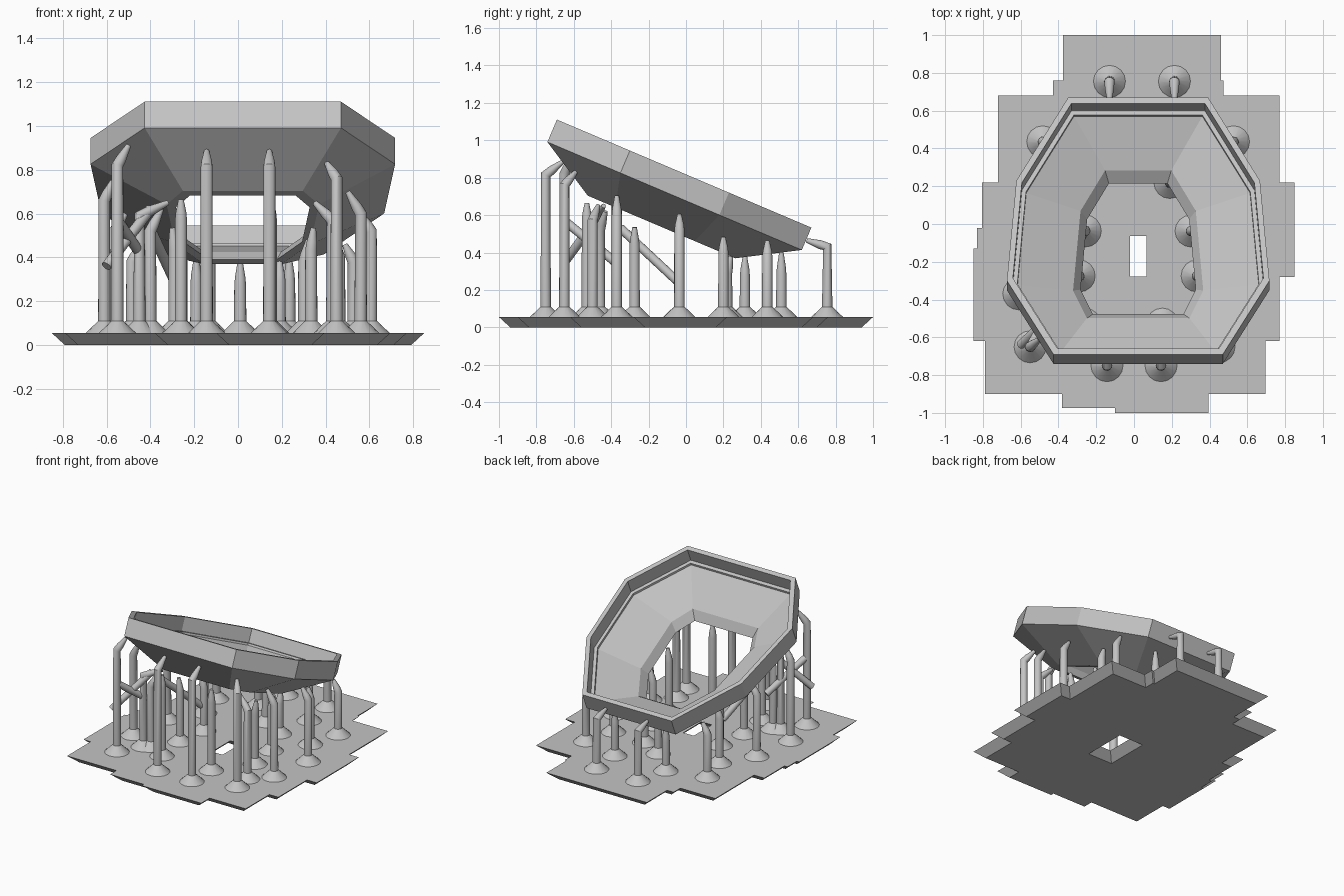
import bpy, bmesh, math
from mathutils import Vector, Matrix

cube = bpy.data.objects.get("Cube")
if cube:
    bpy.data.objects.remove(cube, do_unlink=True)

grey = bpy.data.materials.new("plain grey")
grey.use_nodes = True
grey.diffuse_color = (0.55, 0.55, 0.55, 1)
grey.node_tree.nodes["Principled BSDF"].inputs["Base Color"].default_value = grey.diffuse_color


def finish(bm, name, smooth=False):
    bmesh.ops.recalc_face_normals(bm, faces=bm.faces)
    mesh = bpy.data.meshes.new(name)
    bm.to_mesh(mesh)
    bm.free()
    mesh.materials.append(grey)
    obj = bpy.data.objects.new(name, mesh)
    bpy.context.collection.objects.link(obj)
    if smooth:
        bpy.ops.object.select_all(action='DESELECT')
        obj.select_set(True)
        bpy.context.view_layer.objects.active = obj
        bpy.ops.object.shade_smooth_by_angle(angle=math.radians(35))


def loft(bm, loops, closed=False):
    """Join rings of points with quads, then cap the ends or close the loop."""
    rings = [[bm.verts.new(p) for p in loop] for loop in loops]
    n = len(rings[0])
    pairs = list(zip(rings, rings[1:]))
    if closed:
        pairs.append((rings[-1], rings[0]))
    else:
        bm.faces.new(rings[0])
        bm.faces.new(rings[-1])
    for a, b in pairs:
        for i in range(n):
            j = (i + 1) % n
            bm.faces.new((a[i], a[j], b[j], b[i]))


# Tilted octagonal frame with a funnel down to the opening
def octagon(stations, height, scale=1):
    half = [(w * scale, v * scale, height) for w, v in stations]
    return half + [(-x, y, z) for x, y, z in reversed(half)]


rim = [(0.448, -0.739), (0.695, -0.315), (0.645, 0.26), (0.37, 0.739)]
opening = [(0.24, -0.376), (0.305, -0.235), (0.27, 0.17), (0.155, 0.376)]
bm = bmesh.new()
loft(bm, [
    octagon(rim, 0),
    octagon(rim, -0.13),
    octagon(opening, -0.31, 1.14),
    octagon(opening, -0.31),
    octagon(opening, -0.25, 1.13),
    octagon(rim, -0.115, 0.918),
    octagon(rim, -0.1, 0.92),
    octagon(rim, -0.1, 0.954),
    octagon(rim, 0, 0.954),
], closed=True)
bm.transform(Matrix.Translation((0.022, -0.01, 0.822)) @ Matrix.Rotation(math.radians(-23), 4, 'X'))
finish(bm, "tilted_frame")


# Stepped base plate, undercut around its edge and its slot
def staircase(xs, ys):
    """Right-angled outline: each x is held while y moves on to the next value."""
    return [p for i, x in enumerate(xs) for p in ((x, ys[i - 1]), (x, ys[i]))]


def inset(points, d):
    """Shift each edge of a right-angled outline to its left."""
    result = []
    for i, p in enumerate(points):
        p = Vector(p)
        a = (p - Vector(points[i - 1])).normalized()
        b = (Vector(points[(i + 1) % len(points)]) - p).normalized()
        result.append(p + d * Vector((-a.y - b.y, a.x + b.x)))
    return result


outline = staircase(
    [-0.375, -0.43, -0.72, -0.805, -0.83, -0.85, -0.79, -0.38,
     -0.1, 0.395, 0.695, 0.77, 0.85, 0.77, 0.475, 0.46],
    [0.76, 0.68, 0.22, -0.02, -0.13, -0.62, -0.9, -0.975,
     -1, -0.9, -0.62, -0.28, 0.22, 0.68, 0.76, 1])
slot = staircase([-0.02, 0.066], [-0.063, -0.278])
PLATE = 0.055
bm = bmesh.new()
top_edges, low_edges = [], []
for points in (outline, slot):
    n = len(points)
    top = [bm.verts.new((x, y, PLATE)) for x, y in points]
    low = [bm.verts.new((x, y, 0)) for x, y in inset(points, 0.06)]
    for i in range(n):
        j = (i + 1) % n
        bm.faces.new((top[i], top[j], low[j], low[i]))
        top_edges.append(bm.edges.get((top[i], top[j])))
        low_edges.append(bm.edges.get((low[i], low[j])))
for edges in (top_edges, low_edges):
    bmesh.ops.triangle_fill(bm, edges=edges, use_beauty=True)
finish(bm, "base_plate")

# Support columns: flared foot, straight shaft, bent tapered head
SIDES = 16
UP = Vector((0, 0, 1))


def ring(centre, normal, radius):
    turn = UP.rotation_difference(normal)
    angles = [math.tau * i / SIDES for i in range(SIDES)]
    return [centre + turn @ Vector((radius * math.cos(t), radius * math.sin(t), 0)) for t in angles]


def support(name, x, y, height, lean_x=0, lean_y=0, rise=0.09):
    foot = Vector((x, y, PLATE))
    elbow = Vector((x, y, height))
    lean = Vector((lean_x, lean_y, rise))
    heading = lean.normalized()
    bm = bmesh.new()
    loft(bm, [
        ring(foot, UP, 0.085),
        ring(foot + UP * 0.055, UP, 0.028),
        ring(elbow, UP + heading, 0.027),
        ring(elbow + lean * 0.35, heading, 0.024),
        ring(elbow + lean, heading, 0.012),
    ])
    finish(bm, name, True)


def support_pair(name, spread, y, height, inward=0, centre=0.022, **head):
    for side, sign in (("left", 1), ("right", -1)):
        support(f"{side}_{name}", centre + sign * spread, y, height, lean_x=-sign * inward, **head)


support_pair("front_support", 0.143, -0.75, 0.815, centre=0, lean_y=0.09, rise=0.07)
support_pair("side_support", 0.585, -0.035, 0.52, inward=0.05, rise=0.08)
support_pair("inner_side_support", 0.44, 0.2, 0.4, inward=0.02, rise=0.08)
support_pair("back_corner_support", 0.505, 0.435, 0.38, inward=0.04, rise=0.08)
support_pair("back_support", 0.172, 0.755, 0.43, centre=0.042, lean_y=-0.11, rise=0.035)
support_pair("back_inner_support", 0.212, 0.51, 0.28, rise=0.12)
support_pair("opening_side_support", 0.28, -0.037, 0.38, inward=-0.02, rise=0.1)
support_pair("opening_front_support", 0.312, -0.275, 0.435, inward=-0.01, rise=0.1)
support_pair("opening_edge_support", 0.205, -0.53, 0.575, centre=-0.055)
support("right_front_corner_support", -0.55, -0.65, 0.82, lean_x=0.05, lean_y=0.04)
support("left_front_corner_support", 0.45, -0.65, 0.76, lean_x=-0.045, lean_y=0.06, rise=0.07)
support("right_wide_support", -0.61, -0.37, 0.66, lean_x=0.04)
support("left_wide_support", 0.56, -0.37, 0.6, lean_x=-0.06, rise=0.1)
support("back_middle_support", 0.01, 0.315, 0.27, rise=0.11)
support("opening_back_support", 0.19, 0.22, 0.29, lean_y=0.02)
support("right_funnel_support", -0.45, -0.48, 0.59, lean_x=0.13, lean_y=0.04, rise=0.06)
support("right_inner_funnel_support", -0.4, -0.46, 0.52, lean_x=0.05, lean_y=0.03, rise=0.1)
support("left_funnel_support", 0.43, -0.5, 0.57, lean_x=-0.08, lean_y=0.03, rise=0.08)


# Diagonal braces between the columns
def brace(name, start, end):
    start, end = Vector(start), Vector(end)
    bm = bmesh.new()
    loft(bm, [ring(p, end - start, 0.024) for p in (start, end)])
    finish(bm, name, True)


brace("rising_brace", (-0.6, -0.64, 0.36), (-0.4, -0.45, 0.62))
brace("falling_brace", (-0.55, -0.65, 0.57), (-0.4, -0.38, 0.35))
brace("rear_brace", (-0.4, -0.35, 0.53), (-0.27, -0.05, 0.25))
